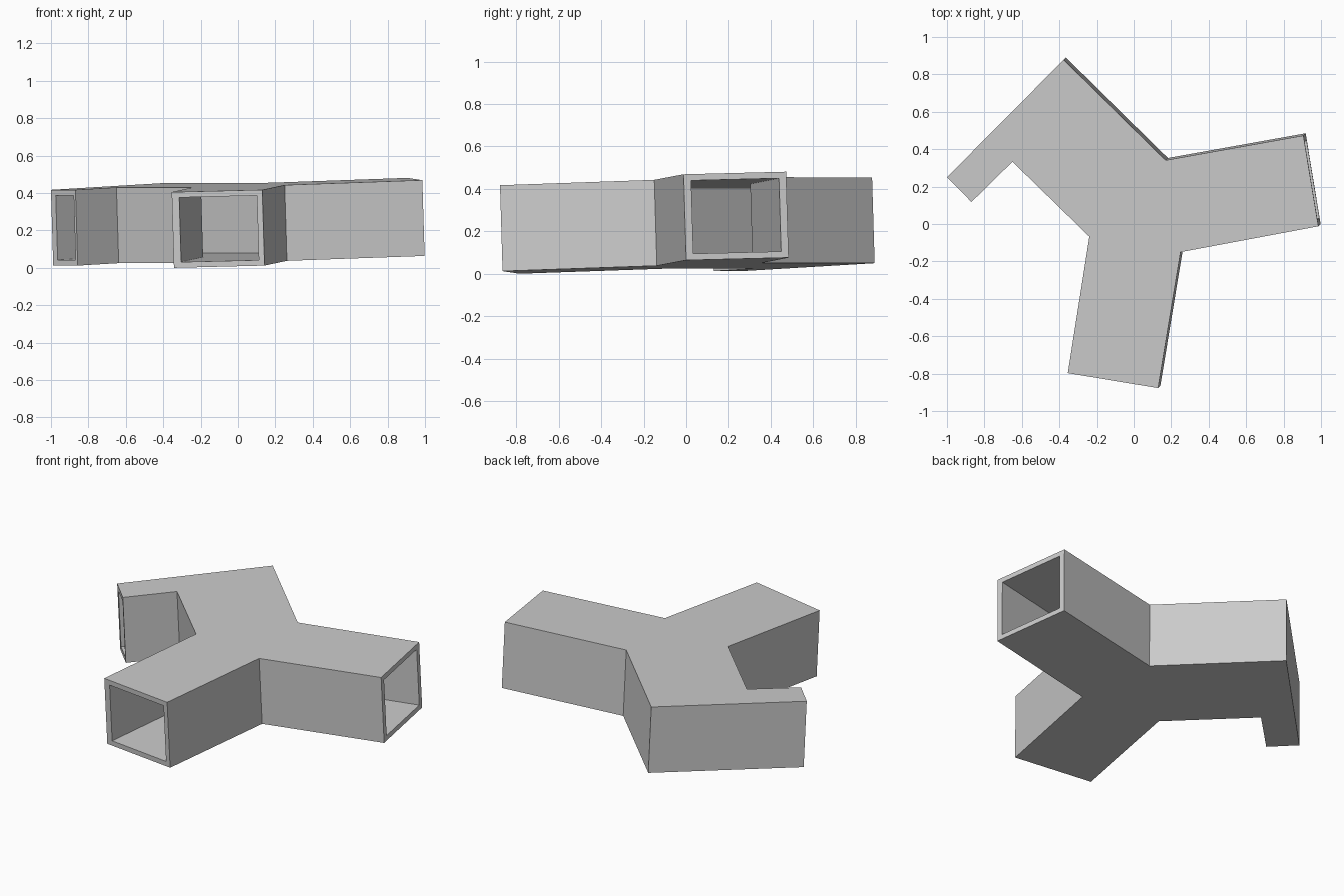
import bpy, bmesh
from mathutils import Vector, Matrix
from mathutils.geometry import intersect_line_line_2d as _seg

cube = bpy.data.objects.get("Cube")
if cube:
    bpy.data.objects.remove(cube)

HEIGHT, SLAB, TILT = 0.405, 0.03, 0.03

# Floor plan, clockwise: hooked arm, side arm, front arm
PLAN = [Vector(p) for p in (
    (-0.988, 0.262), (-0.365, 0.89), (0.182, 0.353), (0.918, 0.485),
    (0.998, 0.0), (0.262, -0.138), (0.142, -0.865), (-0.343, -0.785),
    (-0.228, -0.055), (-0.638, 0.345), (-0.857, 0.13))]
# Wall thickness of each edge; negative means an open end
OPEN = -0.05
WALLS = [0.035, 0.035, 0.035, OPEN, 0.035, 0.03, OPEN, 0.04, 0.035, 0.015, OPEN]


def inset(plan, walls):
    """Move every edge inward by its own thickness and find the new corners."""
    lines = []
    for i, a in enumerate(plan):
        d = (plan[(i + 1) % len(plan)] - a).normalized()
        lines.append((a + Vector((d.y, -d.x)) * walls[i], d))
    corners = []
    for i, (p, d) in enumerate(lines):
        q, e = lines[i - 1]
        t = (p - q).cross(d) / e.cross(d)
        corners.append(q + e * t)
    return corners


def prism(name, plan, z0, z1):
    """Extrude a plan upright, then lean it with the gentle slope of the tunnel."""
    bm = bmesh.new()
    face = bm.faces.new([bm.verts.new((p.x, p.y, z0)) for p in plan])
    top = bmesh.ops.extrude_face_region(bm, geom=[face])["geom"]
    bmesh.ops.translate(bm, vec=(0, 0, z1 - z0),
                        verts=[v for v in top if isinstance(v, bmesh.types.BMVert)])
    bmesh.ops.recalc_face_normals(bm, faces=bm.faces)
    slope = Matrix(((1, 0, -TILT, 0), (0, 1, -TILT, 0),
                    (TILT, TILT, 1, 0.034), (0, 0, 0, 1)))
    bmesh.ops.transform(bm, matrix=slope, verts=bm.verts)
    mesh = bpy.data.meshes.new(name)
    bm.to_mesh(mesh)
    bm.free()
    obj = bpy.data.objects.new(name, mesh)
    bpy.context.scene.collection.objects.link(obj)
    return obj


# Single grey material
grey = bpy.data.materials.new("plain grey")
grey.use_nodes = True
colour = (0.6, 0.6, 0.6, 1)
grey.diffuse_color = colour
grey.node_tree.nodes["Principled BSDF"].inputs["Base Color"].default_value = colour

# Outer block, hollowed by the passage
tunnel = prism("tunnel_junction", PLAN, 0, HEIGHT)
tunnel.data.materials.append(grey)
passage = prism("passage_cutter", inset(PLAN, WALLS), SLAB, HEIGHT - SLAB)
passage.data.materials.append(grey)
passage.hide_render = True

cut = tunnel.modifiers.new("hollow", 'BOOLEAN')
cut.operation = 'DIFFERENCE'
cut.solver = 'EXACT'
cut.object = passage

# Bake the cut and discard the cutter
graph = bpy.context.evaluated_depsgraph_get()
hollow = bpy.data.meshes.new_from_object(tunnel.evaluated_get(graph))
tunnel.modifiers.clear()
tunnel.data = hollow
hollow.name = "tunnel_junction"
bpy.data.objects.remove(passage)
